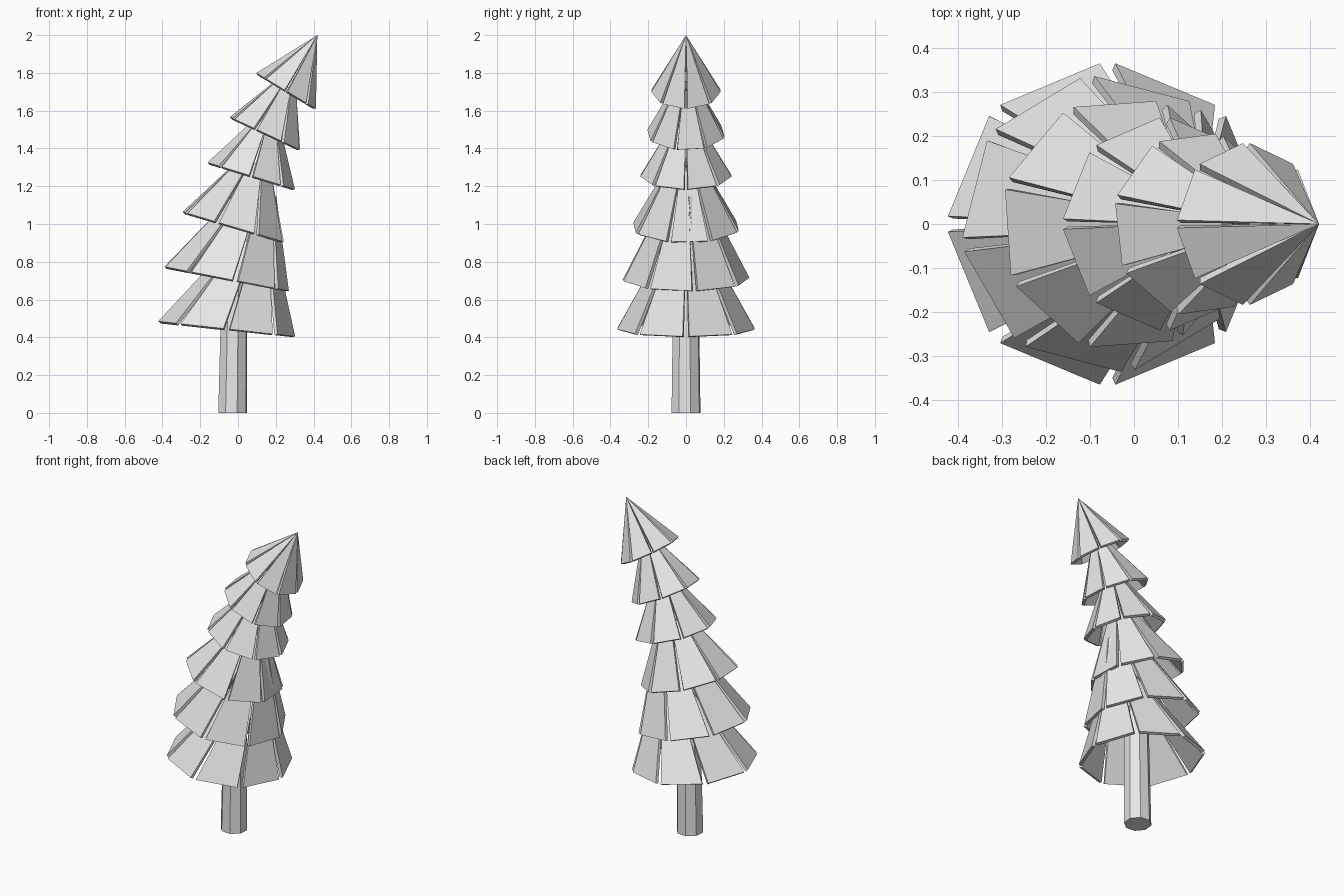
import bpy
import bmesh
from math import sin, cos, radians
from mathutils import Vector

if "Cube" in bpy.data.objects:
    bpy.data.objects.remove(bpy.data.objects["Cube"], do_unlink=True)

grey = bpy.data.materials.new("light_grey")
grey.use_nodes = True
grey.diffuse_color = (0.8, 0.8, 0.8, 1)
grey.node_tree.nodes["Principled BSDF"].inputs["Base Color"].default_value = (0.8, 0.8, 0.8, 1)

SIDES = 8
THICK = 0.018


def finish(bm, name):
    bmesh.ops.remove_doubles(bm, verts=bm.verts, dist=0.0005)
    bmesh.ops.recalc_face_normals(bm, faces=bm.faces)
    mesh = bpy.data.meshes.new(name)
    bm.to_mesh(mesh)
    bm.free()
    mesh.materials.append(grey)
    obj = bpy.data.objects.new(name, mesh)
    bpy.context.collection.objects.link(obj)
    return obj


def prism(bm, a, b):
    """Close two matching loops of points into a solid."""
    a = [bm.verts.new(p) for p in a]
    b = [bm.verts.new(p) for p in b]
    bm.faces.new(a)
    bm.faces.new(b[::-1])
    n = len(a)
    for i in range(n):
        j = (i + 1) % n
        bm.faces.new((a[j], a[i], b[i], b[j]))


def tier(name, centre, apex, radius, tilt, turn, reach):
    """Ring of thin tapered boards leaning from a tilted rim towards an apex."""
    c = Vector((centre[0], 0, centre[1]))
    top = Vector((apex[0], 0, apex[1]))
    u = Vector((cos(radians(tilt)), 0, -sin(radians(tilt))))
    v = Vector((0, 1, 0))
    axis = (top - c).normalized()

    def rim(deg, f):
        a = radians(deg)
        return c.lerp(top, f) + (u * cos(a) + v * sin(a)) * radius * (1 - f)

    bm = bmesh.new()
    for k in range(SIDES):
        mid = turn + (k + 0.5) * 360 / SIDES
        low = [rim(mid - 19.7, 0), rim(mid + 19.7, 0)]
        high = [rim(mid + 22.3, reach), rim(mid - 22.3, reach)]
        # outward board normal, from the rim edge and the line to the apex
        n = (low[1] - low[0]).cross(top - low[0]).normalized()
        drop = axis * (THICK / n.dot(axis))
        inner = [p - n * THICK for p in low]
        if reach < 1:
            prism(bm, low + high, inner + [p - drop for p in high])
        else:
            prism(bm, low + [top], inner + [top - drop])
    return finish(bm, name)


# Branch tiers: rim centre (x, z), apex (x, z), radius, tilt, turn, reach
TIERS = [
    ((-0.06, 0.445), (0.15, 1.10), 0.365, 6.3, 0, 0.7),
    ((-0.06, 0.71), (0.175, 1.36), 0.337, 11, 8, 0.7),
    ((-0.025, 0.985), (0.14, 1.47), 0.29, 16.5, 26.5, 0.7),
    ((0.07, 1.255), (0.19, 1.65), 0.242, 17, 0, 0.7),
    ((0.143, 1.48), (0.30, 1.84), 0.21, 25, 29.5, 0.7),
    ((0.255, 1.705), (0.42, 2.0), 0.184, 31, 0, 1),
]
for i, t in enumerate(TIERS):
    tier(f"branch_tier_{i + 1}", *t)

# Trunk: octagonal post reaching up inside the lower tiers
bm = bmesh.new()
rings = []
for x, z, r in ((-0.028, 0, 0.08), (-0.018, 0.75, 0.07)):
    angles = [radians(17 + k * 360 / SIDES) for k in range(SIDES)]
    rings.append([Vector((x + r * cos(a), r * sin(a), z)) for a in angles])
prism(bm, *rings)
finish(bm, "trunk")
